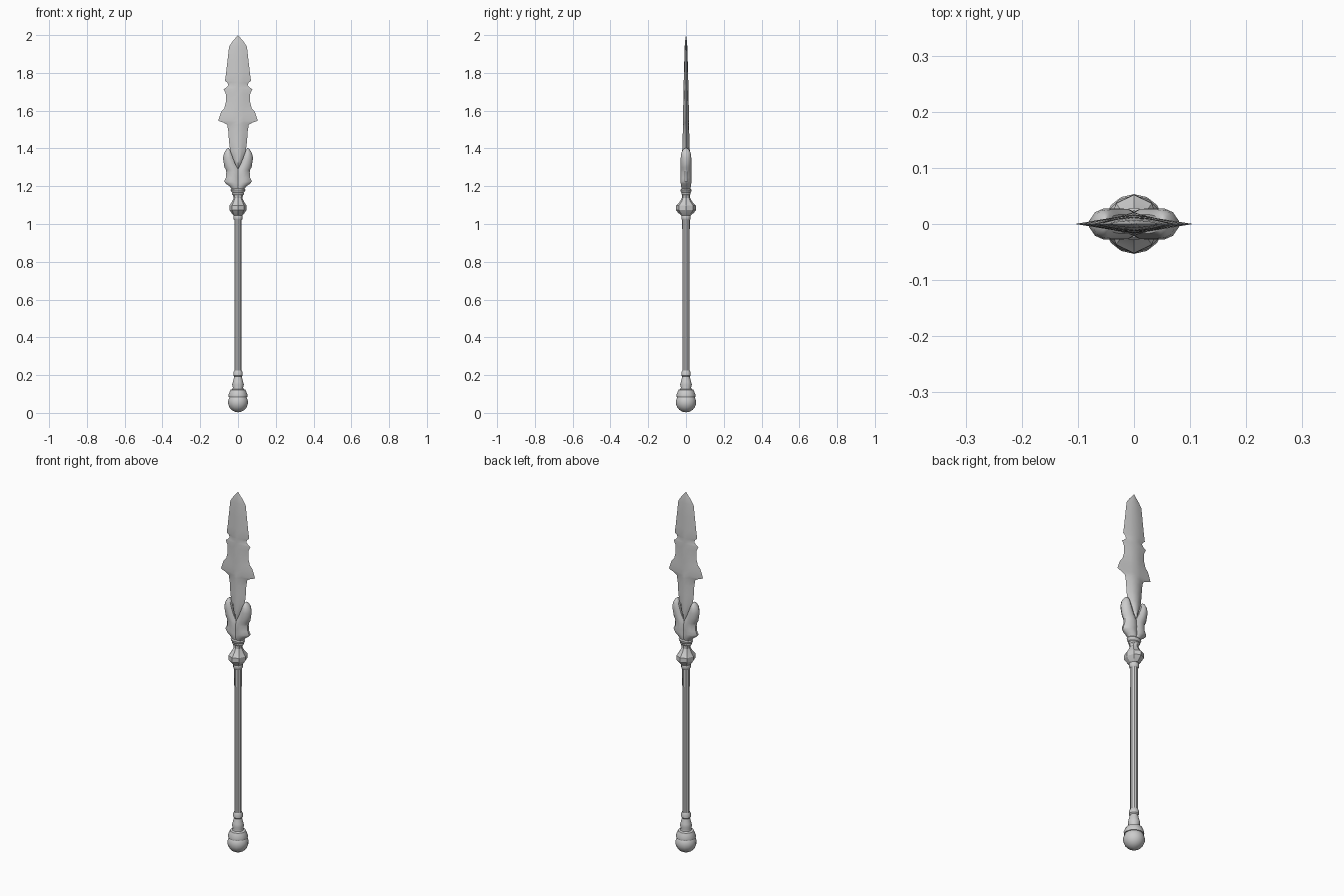
import bpy, bmesh, math


def loft(name, rings, angle=35):
    """Skin a stack of equal-length point rings and cap both ends."""
    bm = bmesh.new()
    rows = [[bm.verts.new(p) for p in ring] for ring in rings]
    n = len(rows[0])
    for a, b in zip(rows, rows[1:]):
        for i in range(n):
            j = (i + 1) % n
            bm.faces.new((a[i], a[j], b[j], b[i]))
    bm.faces.new(rows[0][::-1])
    bm.faces.new(rows[-1])
    bmesh.ops.remove_doubles(bm, verts=bm.verts, dist=1e-5)
    bmesh.ops.recalc_face_normals(bm, faces=bm.faces)
    mesh = bpy.data.meshes.new(name)
    bm.to_mesh(mesh)
    bm.free()
    obj = bpy.data.objects.new(name, mesh)
    bpy.context.collection.objects.link(obj)
    bpy.ops.object.select_all(action='DESELECT')
    obj.select_set(True)
    bpy.context.view_layer.objects.active = obj
    bpy.ops.object.shade_smooth_by_angle(angle=math.radians(angle))
    return obj


def turned(name, profile, sides=12, angle=35):
    """Turned part from (z, x radius, y radius) steps."""
    rings = []
    for z, rx, ry in profile:
        rings.append([(rx * math.sin(2 * math.pi * i / sides),
                       -ry * math.cos(2 * math.pi * i / sides), z)
                      for i in range(sides)])
    return loft(name, rings, angle)


def round_profile(steps):
    return [(z, r, r) for z, r in steps]


# Shaft
turned("shaft", round_profile([(0.19, .019), (0.58, .019), (1.04, .020)]), 10)

# Pommel ball
ball = [(0.056 - 0.053 * math.cos(math.pi * i / 9),
         max(0.0005, 0.054 * math.sin(math.pi * i / 9))) for i in range(10)]
turned("pommel_ball", round_profile(ball), 14)

# Pommel cap and lower ferrule
turned("pommel_cap", round_profile([
    (0.085, .050), (0.095, .051), (0.112, .044), (0.122, .040), (0.126, .029),
    (0.135, .027), (0.150, .031), (0.165, .027), (0.192, .020), (0.198, .025),
    (0.215, .025), (0.225, .020)]), 12)

# Upper ferrule and faceted knob
turned("shaft_ring", round_profile([
    (1.020, .020), (1.026, .024), (1.042, .025), (1.050, .021), (1.062, .023)]), 12)
turned("knob", [
    (1.046, .024, .026), (1.060, .036, .042), (1.074, .045, .053),
    (1.098, .045, .052), (1.118, .032, .033), (1.138, .023, .022),
    (1.158, .028, .022)], 8, 25)

# Oval collar under the head
turned("head_collar", [
    (1.152, .027, .021), (1.160, .033, .025), (1.166, .030, .024),
    (1.172, .037, .028), (1.181, .040, .029), (1.187, .034, .024)], 12)

# Pair of socket wings: z, inner x, outer x, half thickness
wing = [(1.180, -.008, .030, .020), (1.200, -.008, .045, .026),
        (1.215, -.008, .066, .028), (1.226, -.008, .073, .028),
        (1.245, -.008, .064, .028), (1.275, -.006, .062, .028),
        (1.288, .000, .064, .028), (1.300, .005, .072, .028),
        (1.320, .016, .075, .028), (1.350, .027, .080, .028),
        (1.375, .036, .074, .025), (1.393, .043, .063, .017),
        (1.402, .049, .053, .005)]
section = [(0, -.6), (.25, -.95), (.5, -1), (.8, -.75), (1, -.2),
           (1, .2), (.8, .75), (.5, 1), (.25, .95), (0, .6)]
for side, label in ((-1, "left"), (1, "right")):
    loft("socket_wing_" + label,
         [[(side * (a + (b - a) * u), t * v, z) for u, v in section]
          for z, a, b, t in wing], 40)

# Blade: z, half width, half thickness
blade = [(1.285, .003, .017), (1.300, .010, .021), (1.340, .030, .021),
         (1.390, .042, .020), (1.440, .048, .018), (1.490, .051, .017),
         (1.525, .057, .017), (1.536, .075, .017), (1.547, .105, .016),
         (1.575, .096, .016), (1.596, .088, .015), (1.612, .073, .015),
         (1.650, .063, .014), (1.690, .065, .013), (1.714, .076, .012),
         (1.722, .062, .012), (1.735, .051, .012), (1.748, .056, .012),
         (1.758, .069, .012), (1.800, .063, .011), (1.870, .055, .009),
         (1.940, .047, .007), (1.965, .030, .005), (2.000, .0005, .0005)]
rings = []
for z, w, t in blade:
    core = min(w * .5, .030)
    rings.append([(-w, 0, z), (-core, -t * .75, z), (0, -t, z), (core, -t * .75, z),
                  (w, 0, z), (core, t * .75, z), (0, t, z), (-core, t * .75, z)])
loft("blade", rings, 35)
